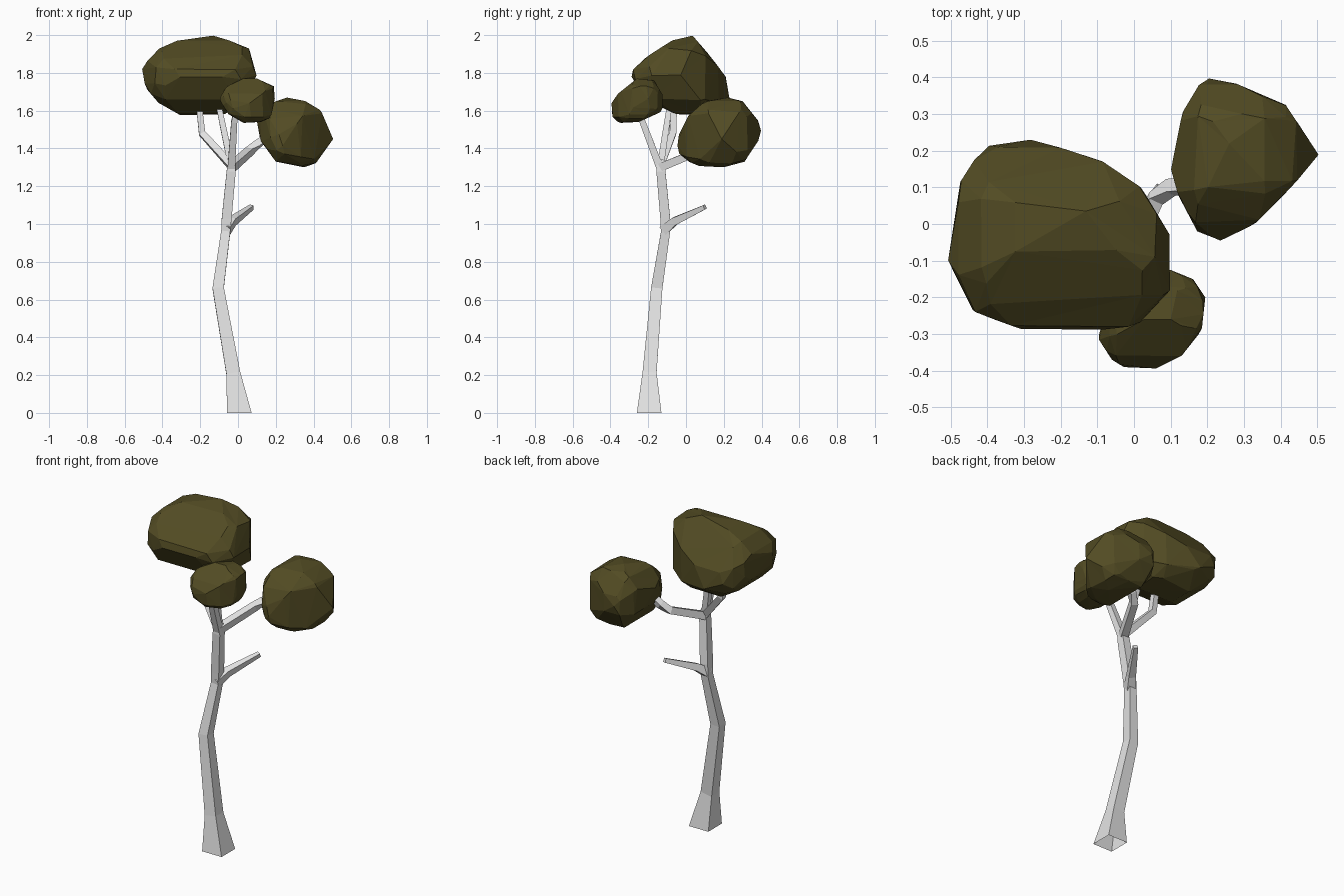
import bpy, bmesh, math
from mathutils import Vector


def material(name, rgb):
    m = bpy.data.materials.new(name)
    m.diffuse_color = (*rgb, 1)
    return m


BARK = material("pale bark", (0.78, 0.78, 0.78))
LEAF = material("olive foliage", (0.085, 0.071, 0.017))


def finish(bm, name, mat):
    bmesh.ops.recalc_face_normals(bm, faces=bm.faces)
    me = bpy.data.meshes.new(name)
    bm.to_mesh(me)
    bm.free()
    me.materials.append(mat)
    ob = bpy.data.objects.new(name, me)
    bpy.context.collection.objects.link(ob)
    return ob


def limb(name, path):
    """Four-sided tapered tube; path entries are x, y, z, half width."""
    bm = bmesh.new()
    pts = [Vector(p[:3]) for p in path]
    rings = []
    for i, p in enumerate(pts):
        t = (pts[min(i + 1, len(pts) - 1)] - pts[max(i - 1, 0)]).normalized()
        if p.z == 0:
            t = Vector((0, 0, 1))
        u = Vector((1, 0, 0))
        u = (u - t * u.dot(t)).normalized()
        v = t.cross(u)
        w = path[i][3]
        rings.append([bm.verts.new(p + w * (a * u + b * v))
                      for a, b in ((-1, -1), (1, -1), (1, 1), (-1, 1))])
    for a, b in zip(rings, rings[1:]):
        for k in range(4):
            bm.faces.new((a[k], a[(k + 1) % 4], b[(k + 1) % 4], b[k]))
    bm.faces.new(rings[-1])
    if pts[0].z > 0:
        bm.faces.new(rings[0][::-1])
    return finish(bm, name, BARK)


def reach(outline, c, d):
    """Distance from c to a convex outline along the direction d."""
    best = 0
    for p, q in zip(outline, outline[1:] + outline[:1]):
        px, py = p[0] - c[0], p[1] - c[1]
        ex, ey = q[0] - p[0], q[1] - p[1]
        den = d[0] * ey - d[1] * ex
        if abs(den) < 1e-9:
            continue
        t = (px * ey - py * ex) / den
        s = (px * d[1] - py * d[0]) / den
        if t > 0 and -1e-6 <= s <= 1 + 1e-6:
            best = max(best, t)
    return best


def clump(name, centre, front, side, top):
    """Ball blended from three outlines, trimmed to them, then faceted."""
    bm = bmesh.new()
    bmesh.ops.create_icosphere(bm, subdivisions=4, radius=1)
    views = ((0, 2, front), (1, 2, side), (0, 1, top))
    for v in bm.verts:
        d = v.co.normalized()
        total, limit = 0, 9
        for i, j, line in views:
            flat = math.hypot(d[i], d[j])
            if flat > 1e-4:
                r = reach(line, (centre[i], centre[j]), (d[i] / flat, d[j] / flat))
                if r > 0:
                    total += 0.5 * (flat / r) ** 2
                    limit = min(limit, r / flat)
        v.co = d * min(1.1 / math.sqrt(total), limit)
    bmesh.ops.translate(bm, verts=bm.verts, vec=centre)
    # keep the convex skin only
    hull = bmesh.ops.convex_hull(bm, input=bm.verts)
    loose = {g for g in hull["geom_interior"] + hull["geom_unused"]
             if isinstance(g, bmesh.types.BMVert)}
    bmesh.ops.delete(bm, geom=list(loose), context='VERTS')
    skin = bmesh.new()
    for v in bm.verts:
        skin.verts.new(v.co)
    bm.free()
    bmesh.ops.convex_hull(skin, input=skin.verts)
    ob = finish(skin, name, LEAF)
    mod = ob.modifiers.new("facets", 'DECIMATE')
    mod.ratio = 110 / len(ob.data.polygons)
    return ob


# Trunk and branches
limb("trunk", [(0.007, -0.195, 0, 0.065), (-0.025, -0.193, 0.21, 0.037),
               (-0.105, -0.155, 0.66, 0.03), (-0.065, -0.108, 0.96, 0.024),
               (-0.06, -0.11, 1.03, 0.026), (-0.036, -0.133, 1.28, 0.024),
               (-0.034, -0.137, 1.34, 0.018)])
limb("broken_branch", [(-0.065, -0.115, 0.97, 0.026), (-0.03, -0.06, 1.015, 0.021),
                       (0.073, 0.1, 1.09, 0.012)])
limb("left_branch", [(-0.036, -0.135, 1.31, 0.02), (-0.19, -0.07, 1.48, 0.018),
                     (-0.21, -0.062, 1.66, 0.015)])
limb("front_branch", [(-0.036, -0.135, 1.29, 0.02), (-0.02, -0.23, 1.54, 0.016),
                      (-0.01, -0.25, 1.6, 0.013)])
limb("middle_branch", [(-0.036, -0.135, 1.31, 0.018), (-0.105, -0.085, 1.64, 0.014)])
limb("right_branch", [(-0.036, -0.135, 1.3, 0.022), (0.06, 0.07, 1.385, 0.02),
                      (0.1, 0.1, 1.42, 0.019), (0.18, 0.11, 1.48, 0.017)])

# Foliage clumps: outlines as (x, z), (y, z) and (x, y)
clump("large_foliage", (-0.19, -0.04, 1.78),
      [(-0.51, 1.83), (-0.42, 1.93), (-0.32, 1.97), (-0.12, 2.0), (0.06, 1.93),
       (0.10, 1.79), (0.04, 1.66), (-0.07, 1.58), (-0.30, 1.575), (-0.42, 1.64),
       (-0.49, 1.72)],
      [(-0.30, 1.80), (-0.20, 1.89), (-0.08, 1.97), (0.035, 2.0), (0.15, 1.86),
       (0.21, 1.78), (0.23, 1.66), (0.10, 1.575), (-0.05, 1.58), (-0.22, 1.66)],
      [(-0.51, -0.10), (-0.475, 0.115), (-0.40, 0.22), (-0.27, 0.23), (-0.09, 0.175),
       (0.02, 0.10), (0.10, -0.03), (0.10, -0.18), (0.02, -0.27), (-0.14, -0.30),
       (-0.30, -0.29), (-0.44, -0.24)])
clump("right_foliage", (0.27, 0.17, 1.48),
      [(0.10, 1.54), (0.12, 1.44), (0.20, 1.33), (0.35, 1.30), (0.41, 1.32),
       (0.505, 1.45), (0.44, 1.60), (0.36, 1.65), (0.26, 1.67), (0.17, 1.64)],
      [(-0.045, 1.46), (-0.045, 1.38), (0.04, 1.31), (0.20, 1.30), (0.31, 1.33),
       (0.395, 1.46), (0.395, 1.53), (0.30, 1.65), (0.22, 1.67), (0.10, 1.65),
       (0.01, 1.57)],
      [(0.19, 0.40), (0.29, 0.38), (0.415, 0.325), (0.505, 0.19), (0.41, 0.08),
       (0.33, 0.0), (0.235, -0.045), (0.175, -0.02), (0.12, 0.08), (0.10, 0.15),
       (0.13, 0.30)])
clump("small_foliage", (0.05, -0.26, 1.65),
      [(-0.10, 1.66), (-0.06, 1.73), (0.03, 1.77), (0.10, 1.77), (0.19, 1.73),
       (0.195, 1.65), (0.17, 1.56), (0.12, 1.54), (0.03, 1.535), (-0.05, 1.58)],
      [(-0.395, 1.64), (-0.36, 1.69), (-0.26, 1.77), (-0.17, 1.76), (-0.12, 1.68),
       (-0.12, 1.60), (-0.25, 1.54), (-0.35, 1.535), (-0.39, 1.56)],
      [(-0.10, -0.31), (-0.06, -0.37), (-0.03, -0.39), (0.06, -0.395), (0.13, -0.36),
       (0.185, -0.29), (0.195, -0.20), (0.16, -0.15), (0.10, -0.125), (0.0, -0.15),
       (-0.07, -0.22)])
